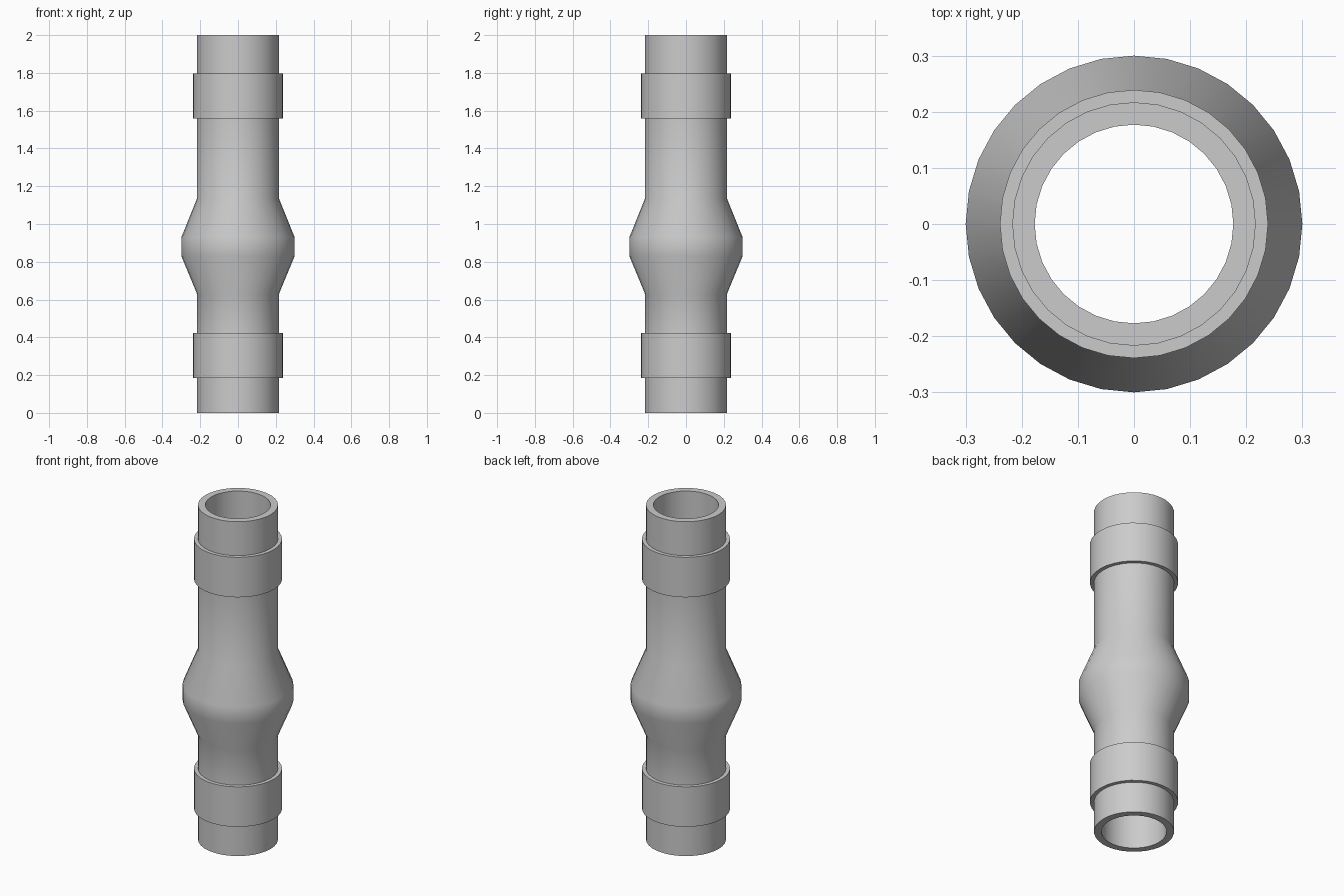
import bpy, bmesh, math

if "Cube" in bpy.data.objects:
    bpy.data.objects.remove(bpy.data.objects["Cube"])

SIDES = 32
BORE, TUBE, COLLAR, BULGE = 0.177, 0.217, 0.239, 0.30


def lathe(name, profile):
    """Revolve a closed (radius, z) loop around the z axis."""
    bm = bmesh.new()
    rings = []
    for i in range(SIDES):
        a = 2 * math.pi * i / SIDES
        rings.append([bm.verts.new((r * math.cos(a), r * math.sin(a), z))
                      for r, z in profile])
    n = len(profile)
    for i in range(SIDES):
        a, b = rings[i], rings[(i + 1) % SIDES]
        for j in range(n):
            k = (j + 1) % n
            bm.faces.new((a[j], b[j], b[k], a[k]))
    bmesh.ops.recalc_face_normals(bm, faces=bm.faces)
    mesh = bpy.data.meshes.new(name)
    bm.to_mesh(mesh)
    bm.free()
    obj = bpy.data.objects.new(name, mesh)
    bpy.context.collection.objects.link(obj)
    bpy.ops.object.select_all(action='DESELECT')
    obj.select_set(True)
    bpy.context.view_layer.objects.active = obj
    bpy.ops.object.shade_smooth_by_angle(angle=math.radians(35))
    return obj


def collar(z0, z1):
    """Raised band on the outside of the tube."""
    return [(TUBE, z0), (COLLAR, z0), (COLLAR, z1), (TUBE, z1)]


# outer wall from bottom to top: lower collar, swollen middle, upper collar
outer = [(TUBE, 0.0)]
outer += collar(0.185, 0.424)
outer += [(TUBE, 0.63), (BULGE, 0.83), (BULGE, 0.93), (TUBE, 1.135)]
outer += collar(1.558, 1.797)
outer += [(TUBE, 2.0)]

# straight bore closes the loop
lathe("pipe_body", outer + [(BORE, 2.0), (BORE, 0.0)])
